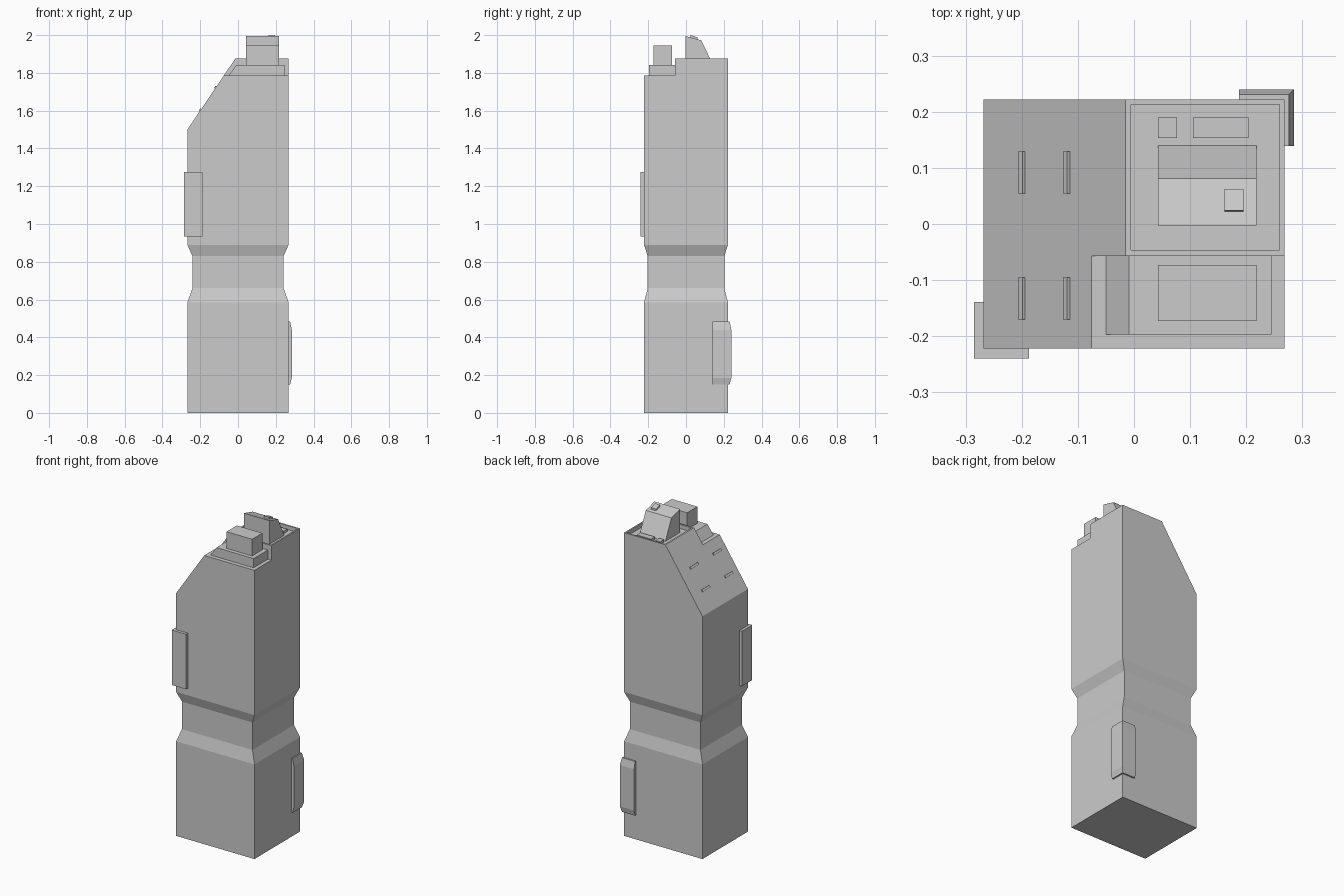
import bpy, bmesh
from math import atan2
from mathutils import Matrix

if "Cube" in bpy.data.objects:
    bpy.data.objects.remove(bpy.data.objects["Cube"])


def make(name, bm):
    bmesh.ops.recalc_face_normals(bm, faces=bm.faces)
    me = bpy.data.meshes.new(name)
    bm.to_mesh(me)
    bm.free()
    ob = bpy.data.objects.new(name, me)
    bpy.context.collection.objects.link(ob)
    return ob


def loft(name, rings):
    # closed skin through rings with equal point counts
    bm = bmesh.new()
    rows = [[bm.verts.new(p) for p in r] for r in rings]
    n = len(rows[0])
    for a, b in zip(rows, rows[1:]):
        for i in range(n):
            j = (i + 1) % n
            bm.faces.new((a[i], a[j], b[j], b[i]))
    bm.faces.new(rows[0][::-1])
    bm.faces.new(rows[-1])
    return make(name, bm)


def box(name, x0, x1, y0, y1, z0, z1):
    return loft(name, [[(x0, y0, z), (x1, y0, z), (x1, y1, z), (x0, y1, z)] for z in (z0, z1)])


def prism_y(name, pts, y0, y1):
    return loft(name, [[(x, y, z) for x, z in pts] for y in (y0, y1)])


def prism_x(name, pts, x0, x1):
    return loft(name, [[(x, y, z) for y, z in pts] for x in (x0, x1)])


def cut(ob, cutter):
    m = ob.modifiers.new("cut", 'BOOLEAN')
    m.operation, m.solver, m.object = 'DIFFERENCE', 'EXACT', cutter
    bpy.context.view_layer.objects.active = ob
    bpy.ops.object.modifier_apply(modifier=m.name)
    bpy.data.objects.remove(cutter)


# main body with a pinched waist
X, Y, TOP, FLOOR = 0.268, 0.222, 1.875, 1.85
sections = [(X, Y, 0), (X, Y, 0.585), (0.241, 0.203, 0.66),
            (0.241, 0.203, 0.83), (X, Y, 0.89), (X, Y, TOP)]
body = loft("body", [[(-x, -y, z), (x, -y, z), (x, y, z), (-x, y, z)] for x, y, z in sections])

# sloped shoulder, front step and roof recess
sx, sz = -0.015, 1.50
slope = (TOP - sz) / (sx + X)
cut(body, prism_y("shoulder_cutter", [(-X - 0.1, sz - 0.1 * slope), (sx + 0.1, TOP + 0.1 * slope),
                                      (-X - 0.1, TOP + 0.1 * slope)], -0.4, 0.4))
cut(body, box("step_cutter", -0.4, 0.4, -0.4, -0.057, 1.785, 2.2))
cut(body, box("recess_cutter", -0.005, 0.259, -0.046, 0.213, FLOOR, 2.2))

# front step platform and the box on it
prism_y("front_platform", [(-0.05, 1.785), (0.245, 1.785), (0.245, 1.842), (-0.009, 1.842)],
        -0.197, -0.057)
box("front_roof_box", 0.043, 0.218, -0.173, -0.073, 1.842, 1.945)

# rear roof housing with sloped back, and small roof units
prism_x("rear_roof_housing", [(-0.003, FLOOR), (0.14, FLOOR), (0.081, 1.972), (-0.003, 1.995)],
        0.043, 0.218)
prism_x("roof_hatch", [(0.022, 1.982), (0.062, 1.972), (0.062, 1.988), (0.024, 2.0)], 0.161, 0.195)
box("small_roof_unit", 0.043, 0.077, 0.153, 0.19, FLOOR, 1.866)
box("long_roof_unit", 0.105, 0.204, 0.153, 0.19, FLOOR, 1.866)

# four thin ribs lying on the shoulder slope
for x in (-0.198, -0.118):
    for y in (-0.133, 0.092):
        rib = box("shoulder_rib", -0.007, 0.007, -0.0375, 0.0375, -0.004, 0.006)
        rib.data.transform(Matrix.Translation((x, y, sz + (x + X) * slope))
                           @ Matrix.Rotation(-atan2(slope, 1), 4, 'Y'))


def corner_panel(name, sign, levels):
    # L-shaped plate wrapped round a vertical corner; levels = (outer x, outer y, z)
    rings = []
    for ox, oy, z in levels:
        pts = [(0.187, oy), (ox, oy), (ox, 0.139), (X, 0.139), (X, Y), (0.187, Y)]
        rings.append([(sign * x, sign * y, z) for x, y in pts])
    return loft(name, rings)


corner_panel("upper_corner_panel", -1, [(0.285, 0.24, 0.935), (0.285, 0.24, 1.275)])
corner_panel("lower_corner_panel", 1, [(0.276, 0.231, 0.15), (0.285, 0.24, 0.185),
                                       (0.285, 0.24, 0.44), (0.276, 0.231, 0.485)])
